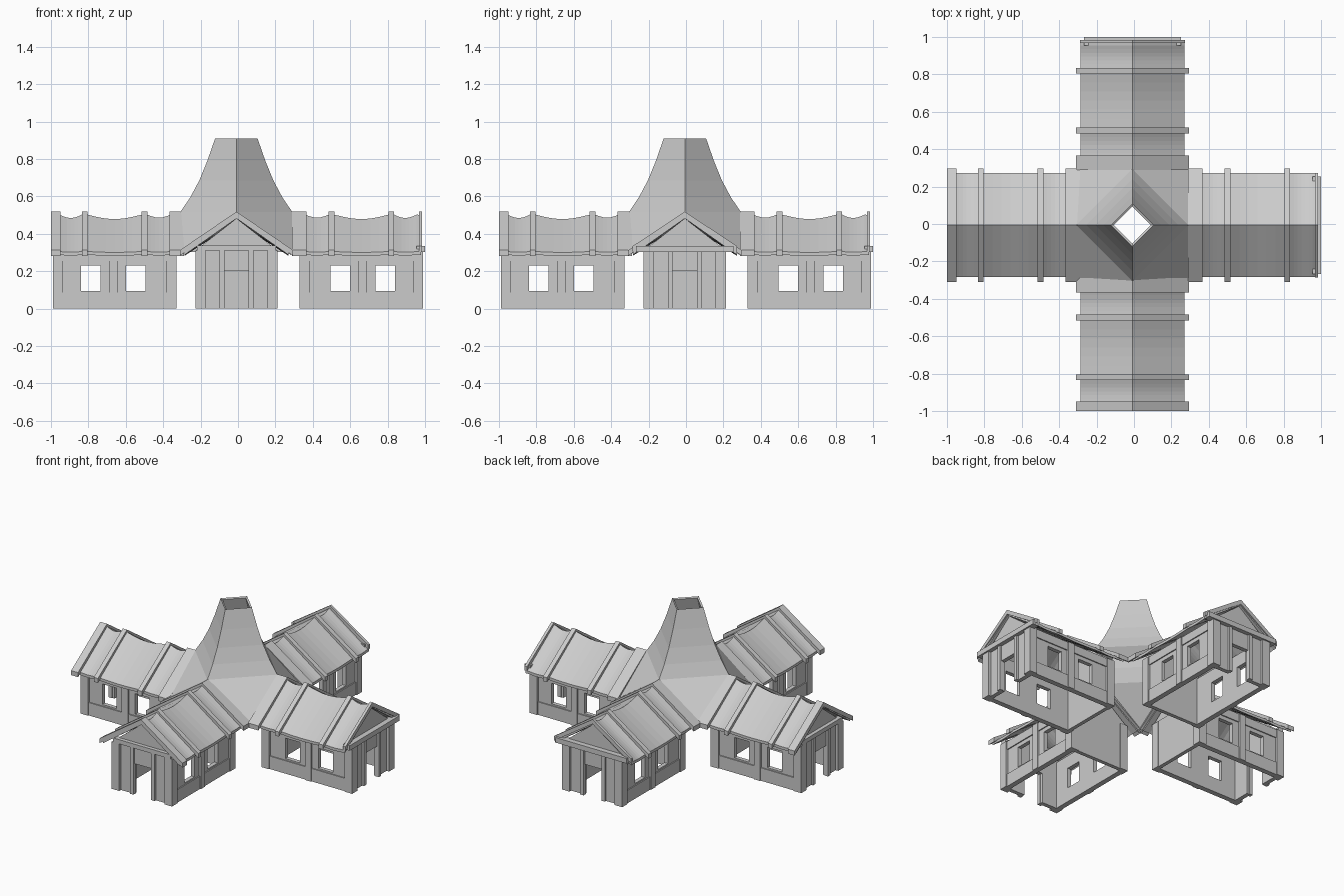
import bpy, bmesh, math
from mathutils import Matrix, Vector

if "Cube" in bpy.data.objects:
    bpy.data.objects.remove(bpy.data.objects["Cube"])


def box(bm, x0, x1, y0, y1, z0, z1):
    m = Matrix.Translation(((x0 + x1) / 2, (y0 + y1) / 2, (z0 + z1) / 2)) @ \
        Matrix.Diagonal((x1 - x0, y1 - y0, z1 - z0, 1))
    bmesh.ops.create_cube(bm, size=1, matrix=m)


def loft(bm, sections):
    """Skin equal-length closed sections and cap both ends."""
    rings = [[bm.verts.new(p) for p in s] for s in sections]
    n = len(rings[0])
    for a, b in zip(rings, rings[1:]):
        for i in range(n):
            bm.faces.new((a[i], a[(i + 1) % n], b[(i + 1) % n], b[i]))
    bm.faces.new(rings[0])
    bm.faces.new(rings[-1][::-1])


def chevron(x, half, apex, eave, t):
    return [(x, -half, eave), (x, 0, apex), (x, half, eave),
            (x, half, eave - t), (x, 0, apex - t), (x, -half, eave - t)]


def finish(bm, name, matrix):
    bmesh.ops.recalc_face_normals(bm, faces=bm.faces)
    me = bpy.data.meshes.new(name)
    bm.to_mesh(me)
    bm.free()
    ob = bpy.data.objects.new(name, me)
    bpy.context.collection.objects.link(ob)
    ob.matrix_world = matrix
    return ob


def house(name, matrix, overhang):
    # side walls with two window openings each
    bm = bmesh.new()
    for s in (-1, 1):
        y0, y1 = sorted((s * 0.18, s * 0.207))
        box(bm, 0.335, 0.975, y0, y1, 0, 0.095)
        box(bm, 0.335, 0.975, y0, y1, 0.23, 0.315)
        for a, b in ((0.335, 0.495), (0.60, 0.735), (0.84, 0.975)):
            box(bm, a, b, y0, y1, 0.095, 0.23)
    # inner end wall, and outer end wall around the doorway
    box(bm, 0.335, 0.36, -0.18, 0.18, 0, 0.315)
    for s in (-1, 1):
        y0, y1 = sorted((s * 0.07, s * 0.18))
        box(bm, 0.945, 0.972, y0, y1, 0, 0.2)
    box(bm, 0.945, 0.972, -0.18, 0.18, 0.2, 0.315)
    # gable infill
    for a, b in ((0.34, 0.36), (0.945, 0.965)):
        loft(bm, [[(x, -0.22, 0.31), (x, 0, 0.482), (x, 0.22, 0.31)] for x in (a, b)])
    finish(bm, name + "_walls", matrix)

    # timber frame: corner and middle posts, sills, plates, door posts
    bm = bmesh.new()
    for s in (-1, 1):
        y0, y1 = sorted((s * 0.195, s * 0.22))
        for a, b in ((0.33, 0.385), (0.645, 0.69), (0.935, 0.99)):
            box(bm, a, b, y0, y1, 0, 0.31)
        z0, z1 = sorted((s * 0.20, s * 0.214))
        box(bm, 0.34, 0.97, z0, z1, 0, 0.085)
        box(bm, 0.34, 0.97, z0, z1, 0.255, 0.31)
        y0, y1 = sorted((s * 0.165, s * 0.22))
        box(bm, 0.96, 0.99, y0, y1, 0, 0.31)
        box(bm, 0.33, 0.345, y0, y1, 0, 0.31)
        y0, y1 = sorted((s * 0.065, s * 0.09))
        box(bm, 0.96, 0.985, y0, y1, 0, 0.31)
    finish(bm, name + "_timber_frame", matrix)

    # beam across the gable
    bm = bmesh.new()
    if overhang:
        box(bm, 0.955, 0.99, -0.21, 0.21, 0.31, 0.338)
    else:
        box(bm, 0.955, 1.0, -0.26, 0.26, 0.302, 0.335)
    finish(bm, name + "_gable_beam", matrix)

    # roof sheet sagging between the battens
    end = 0.995 if overhang else 0.978
    sections = [chevron(0.31, 0.278, 0.50, 0.305, 0.018)]
    for a, b, sag in ((0.36, 0.485, 0.016), (0.515, 0.805, 0.024), (0.835, 0.955, 0.018)):
        for i in range(7):
            t = i / 6
            d = sag * math.sin(math.pi * t)
            sections.append(chevron(a + (b - a) * t, 0.278, 0.502 - d,
                                    0.305 - d * 0.2, 0.018))
    sections.append(chevron(end, 0.278, 0.50, 0.305, 0.018))
    bm = bmesh.new()
    loft(bm, sections)
    finish(bm, name + "_roof_sheet", matrix)

    # roof battens
    bm = bmesh.new()
    last = (0.95, 1.0, 0.303) if overhang else (0.967, 0.985, 0.28)
    for a, b, half in ((0.29, 0.365, 0.303), (0.485, 0.515, 0.303),
                       (0.805, 0.835, 0.303), last):
        eave = 0.518 - 0.66 * half + (0.0 if half < 0.3 else -0.006)
        loft(bm, [chevron(x, half, 0.518, eave, 0.03) for x in (a, b)])
    finish(bm, name + "_roof_battens", matrix)


for i, name in enumerate(("east_house", "north_house", "west_house", "south_house")):
    shift = (0, -0.006, 0) if i % 2 == 0 else (-0.008, 0, 0)
    m = Matrix.Translation(shift) @ Matrix.Rotation(i * math.pi / 2, 4, 'Z')
    house(name, m, i > 1)

# central roof: flared four-sided spire, open at the top, with valley triangles
bm = bmesh.new()
profile = [(0.30, 0.515), (0.246, 0.595), (0.198, 0.685), (0.155, 0.79), (0.114, 0.908)]
rings = []
for r, z in profile:
    rings.append([bm.verts.new((r * math.cos(k * math.pi / 2),
                                r * math.sin(k * math.pi / 2), z)) for k in range(4)])
for a, b in zip(rings, rings[1:]):
    for k in range(4):
        bm.faces.new((a[k], a[(k + 1) % 4], b[(k + 1) % 4], b[k]))
for k in range(4):
    ang = math.pi / 4 + k * math.pi / 2
    corner = bm.verts.new((0.424 * math.cos(ang), 0.424 * math.sin(ang), 0.298))
    bm.faces.new((rings[0][k], corner, rings[0][(k + 1) % 4]))
spire = finish(bm, "central_spire_roof", Matrix.Translation((-0.009, -0.006, 0)))
mod = spire.modifiers.new("thickness", 'SOLIDIFY')
mod.thickness = 0.016
mod.offset = -1
